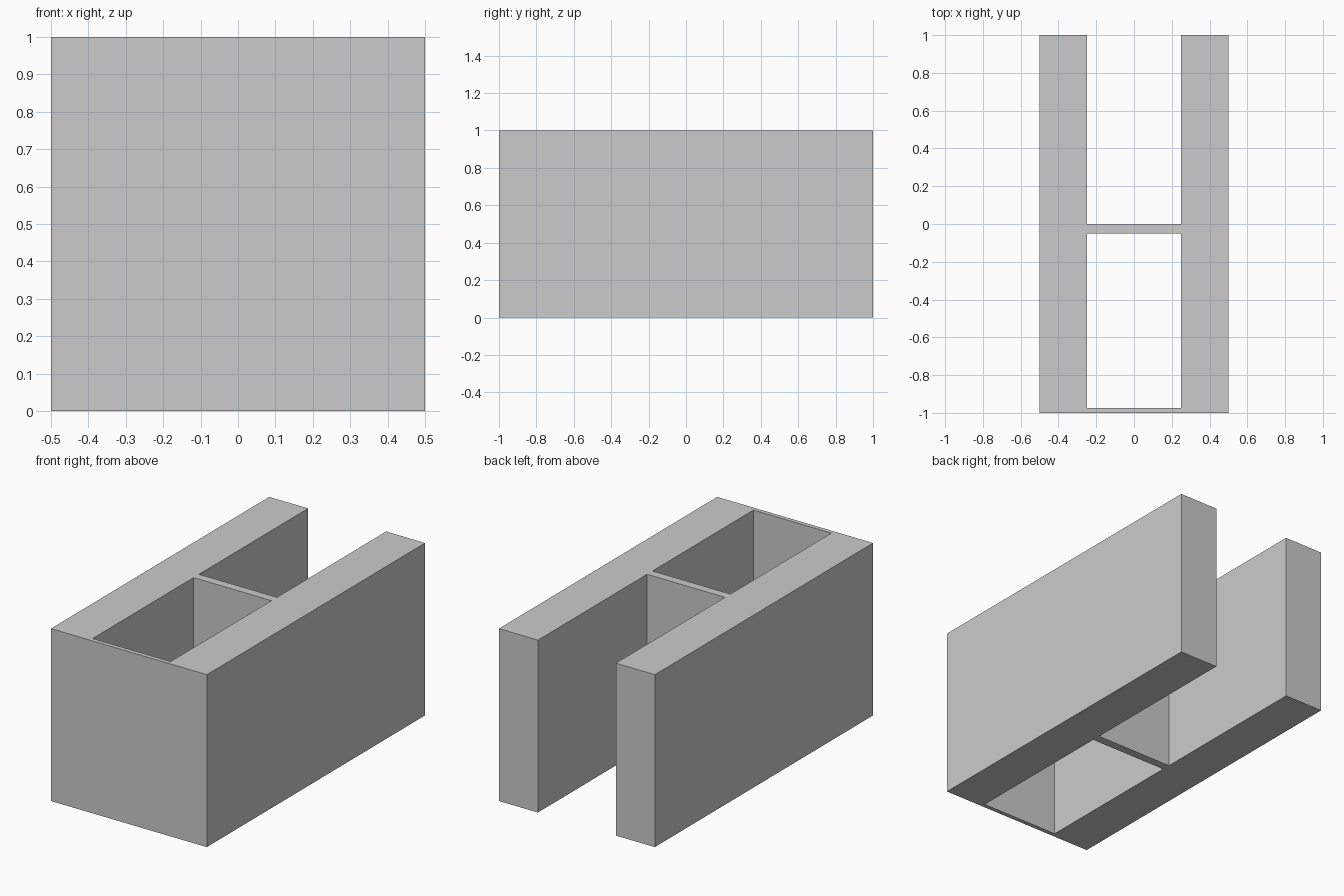
import bpy
import bmesh

if "Cube" in bpy.data.objects:
    bpy.data.objects.remove(bpy.data.objects["Cube"])

# Plan grid lines: side walls, thin front panel, cross wall
xs = [-0.5, -0.25, 0.25, 0.5]
ys = [-1.0, -0.975, -0.05, 0.0, 1.0]
HEIGHT = 1.0

bm = bmesh.new()
grid = [[bm.verts.new((x, y, 0)) for x in xs] for y in ys]

# Fill the solid cells; the middle column is open between the cross walls
for j in range(len(ys) - 1):
    for i in range(len(xs) - 1):
        if i == 1 and j in (1, 3):
            continue
        bm.faces.new((grid[j][i], grid[j][i + 1],
                      grid[j + 1][i + 1], grid[j + 1][i]))

# Raise the plan into one watertight solid
result = bmesh.ops.extrude_face_region(bm, geom=bm.faces[:], use_keep_orig=True)
top = [g for g in result["geom"] if isinstance(g, bmesh.types.BMVert)]
bmesh.ops.translate(bm, verts=top, vec=(0, 0, HEIGHT))
bmesh.ops.recalc_face_normals(bm, faces=bm.faces[:])

mesh = bpy.data.meshes.new("channel_block")
bm.to_mesh(mesh)
bm.free()
block = bpy.data.objects.new("channel_block", mesh)
bpy.context.collection.objects.link(block)
